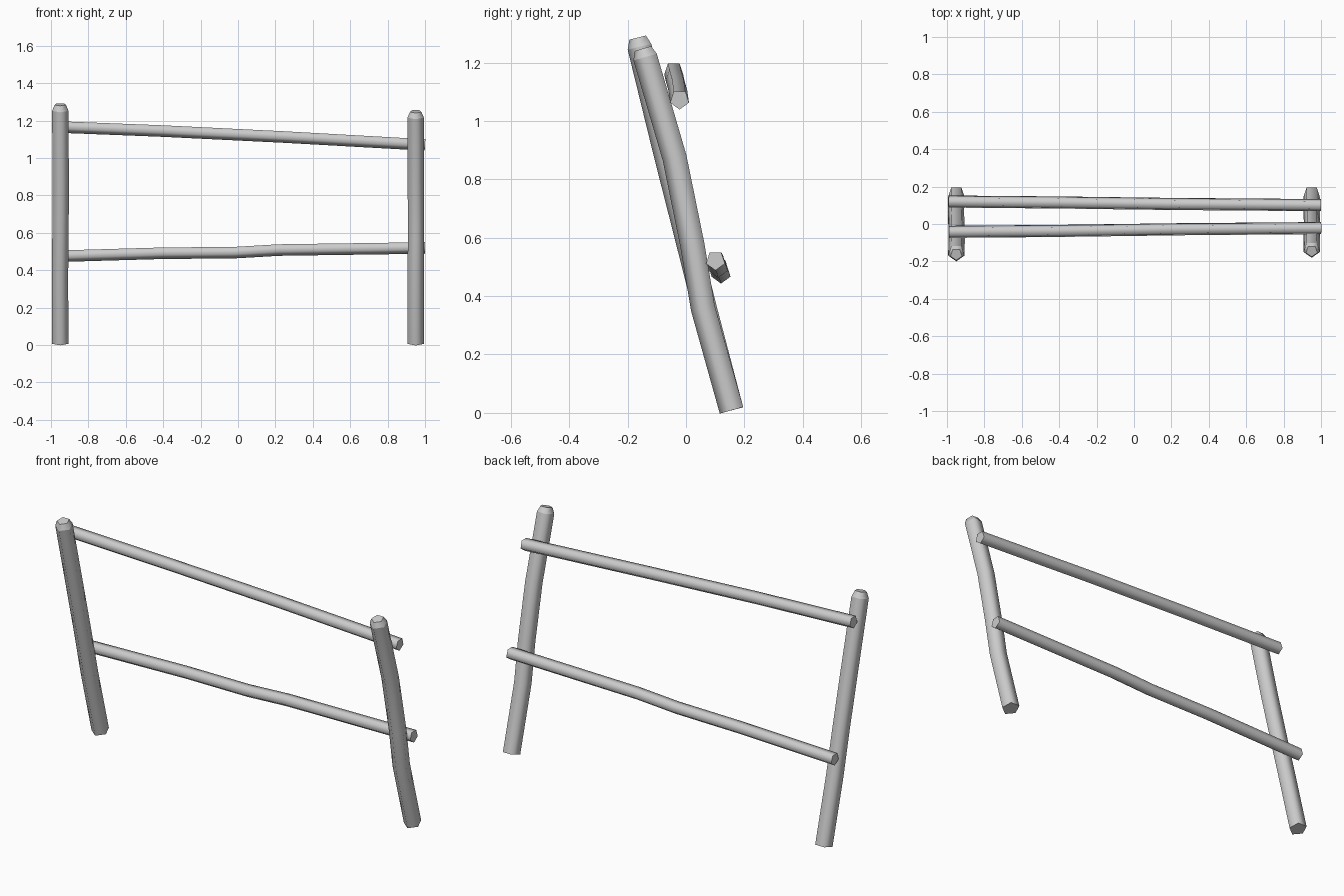
import bpy, bmesh, math
from mathutils import Vector

cube = bpy.data.objects.get("Cube")
if cube:
    bpy.data.objects.remove(cube, do_unlink=True)

wood = bpy.data.materials.new("pale grey wood")
wood.use_nodes = True
grey = (0.6, 0.6, 0.6, 1)
wood.diffuse_color = grey
wood.node_tree.nodes["Principled BSDF"].inputs["Base Color"].default_value = grey

SIDES = 5


def pole(name, path, radius, point_dir, tip=None):
    """Five-sided pole along a path, one corner facing point_dir.
    tip = (length, radius factor) adds a chamfered end."""
    path = [Vector(p) for p in path]
    radii = [radius] * len(path)
    if tip:
        end_dir = (path[-1] - path[-2]).normalized()
        path.append(path[-1] + end_dir * tip[0])
        radii.append(radius * tip[1])
    bm = bmesh.new()
    rings = []
    for i, p in enumerate(path):
        tangent = (path[min(i + 1, len(path) - 1)] - path[max(i - 1, 0)]).normalized()
        u = Vector(point_dir)
        u = (u - tangent * u.dot(tangent)).normalized()
        v = tangent.cross(u)
        angles = [math.tau * k / SIDES for k in range(SIDES)]
        rings.append([bm.verts.new(p + (u * math.cos(a) + v * math.sin(a)) * radii[i])
                      for a in angles])
    for a, b in zip(rings, rings[1:]):
        for k in range(SIDES):
            n = (k + 1) % SIDES
            bm.faces.new((a[k], a[n], b[n], b[k]))
    bm.faces.new(list(reversed(rings[0])))
    bm.faces.new(rings[-1])
    for f in bm.faces:
        f.smooth = True
    # Crisp outlines round the cut ends and the chamfer
    sharp = [rings[0], rings[-1]] + ([rings[-2]] if tip else [])
    for ring in sharp:
        for k in range(SIDES):
            bm.edges.get((ring[k], ring[(k + 1) % SIDES])).smooth = False
    bmesh.ops.recalc_face_normals(bm, faces=bm.faces)
    mesh = bpy.data.meshes.new(name)
    bm.to_mesh(mesh)
    bm.free()
    mesh.materials.append(wood)
    obj = bpy.data.objects.new(name, mesh)
    bpy.context.collection.objects.link(obj)
    return obj


# Leaning posts, corner towards the front
FRONT, DOWN = (0, -1, 0), (0, 0, -1)
pole("right_post", [(-0.95, 0.16, 0.01), (-0.952, 0.068, 0.36), (-0.949, 0.008, 0.6),
                    (-0.948, -0.062, 0.875), (-0.95, -0.155, 1.255)],
     0.046, FRONT, tip=(0.032, 0.7))
pole("left_post", [(0.95, 0.16, 0.01), (0.95, 0.062, 0.36), (0.952, 0.026, 0.576),
                   (0.951, -0.035, 0.875), (0.95, -0.136, 1.22)],
     0.046, FRONT, tip=(0.03, 0.7))

# Rails behind the posts, corner downwards
pole("upper_rail", [(-0.99, -0.042, 1.17), (-0.4, -0.037, 1.147), (0.25, -0.028, 1.115),
                    (1.0, -0.022, 1.073)],
     0.034, DOWN)
pole("lower_rail", [(-0.99, 0.12, 0.477), (-0.4, 0.115, 0.494), (-0.02, 0.11, 0.497),
                    (0.22, 0.107, 0.511), (1.0, 0.101, 0.522)],
     0.034, DOWN)
